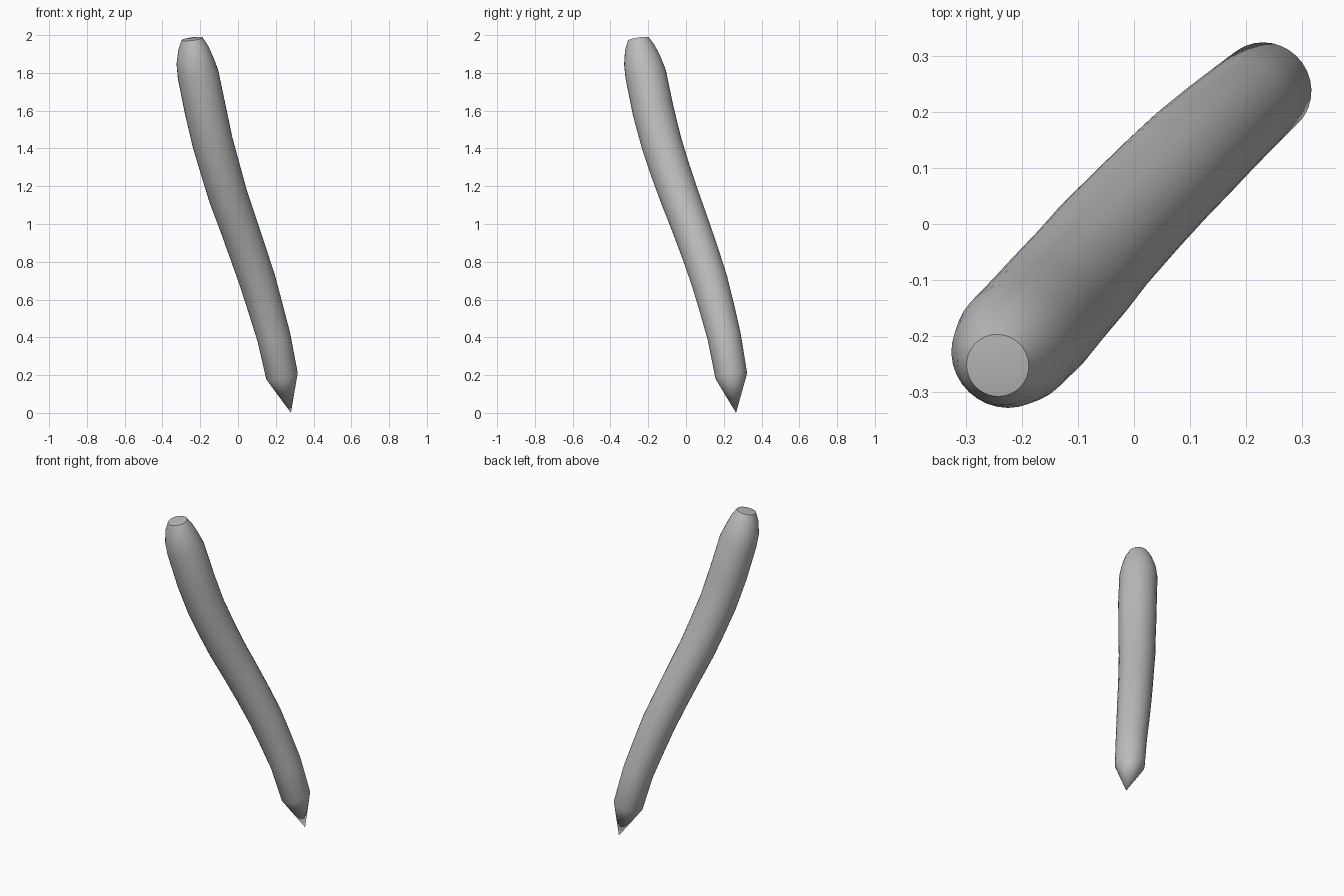
import bpy, bmesh, math
from mathutils import Vector

cube = bpy.data.objects.get("Cube")
if cube:
    bpy.data.objects.remove(cube, do_unlink=True)

grey = bpy.data.materials.new("plain grey")
grey.use_nodes = True
colour = (0.5, 0.5, 0.5, 1)
grey.diffuse_color = colour
grey.node_tree.nodes["Principled BSDF"].inputs["Base Color"].default_value = colour

SIDES = 32
# Centre line and radius, from the lower shoulder to the rim of the rounded top
RINGS = [
    (0.233, 0.240, 0.195, 0.085),
    (0.190, 0.203, 0.40, 0.089),
    (0.147, 0.165, 0.55, 0.093),
    (0.103, 0.124, 0.70, 0.097),
    (0.052, 0.074, 0.85, 0.099),
    (0.000, 0.020, 1.00, 0.101),
    (-0.053, -0.036, 1.15, 0.104),
    (-0.091, -0.082, 1.28, 0.106),
    (-0.134, -0.130, 1.43, 0.108),
    (-0.172, -0.174, 1.60, 0.110),
    (-0.212, -0.214, 1.795, 0.109),
    (-0.228, -0.231, 1.865, 0.099),
    (-0.237, -0.245, 1.935, 0.079),
    (-0.243, -0.252, 1.980, 0.056),
]
TIP = Vector((0.280, 0.265, 0.0))
CROWN = Vector((-0.244, -0.256, 1.985))

bm = bmesh.new()
centres = [Vector(r[:3]) for r in RINGS]
loops = []
for i, centre in enumerate(centres):
    # Each ring lies square to the local direction of the centre line
    axis = centres[min(i + 1, len(RINGS) - 1)] - centres[max(i - 1, 0)]
    axis.normalize()
    side = Vector((0, 1, 0)).cross(axis).normalized()
    back = axis.cross(side)
    radius = RINGS[i][3]
    angles = [2 * math.pi * k / SIDES for k in range(SIDES)]
    loops.append([bm.verts.new(centre + radius * (math.cos(a) * side + math.sin(a) * back))
                  for a in angles])

# Body walls, pointed foot and shallow crown
tip, crown = bm.verts.new(TIP), bm.verts.new(CROWN)
for k in range(SIDES):
    n = (k + 1) % SIDES
    for low, high in zip(loops, loops[1:]):
        bm.faces.new((low[k], low[n], high[n], high[k]))
    bm.faces.new((tip, loops[0][n], loops[0][k]))
    bm.faces.new((crown, loops[-1][k], loops[-1][n]))
bmesh.ops.recalc_face_normals(bm, faces=bm.faces)

mesh = bpy.data.meshes.new("curved_pointed_rod")
bm.to_mesh(mesh)
bm.free()
mesh.materials.append(grey)
rod = bpy.data.objects.new("curved_pointed_rod", mesh)
bpy.context.collection.objects.link(rod)

bpy.ops.object.select_all(action='DESELECT')
rod.select_set(True)
bpy.context.view_layer.objects.active = rod
bpy.ops.object.shade_smooth_by_angle(angle=math.radians(42))
